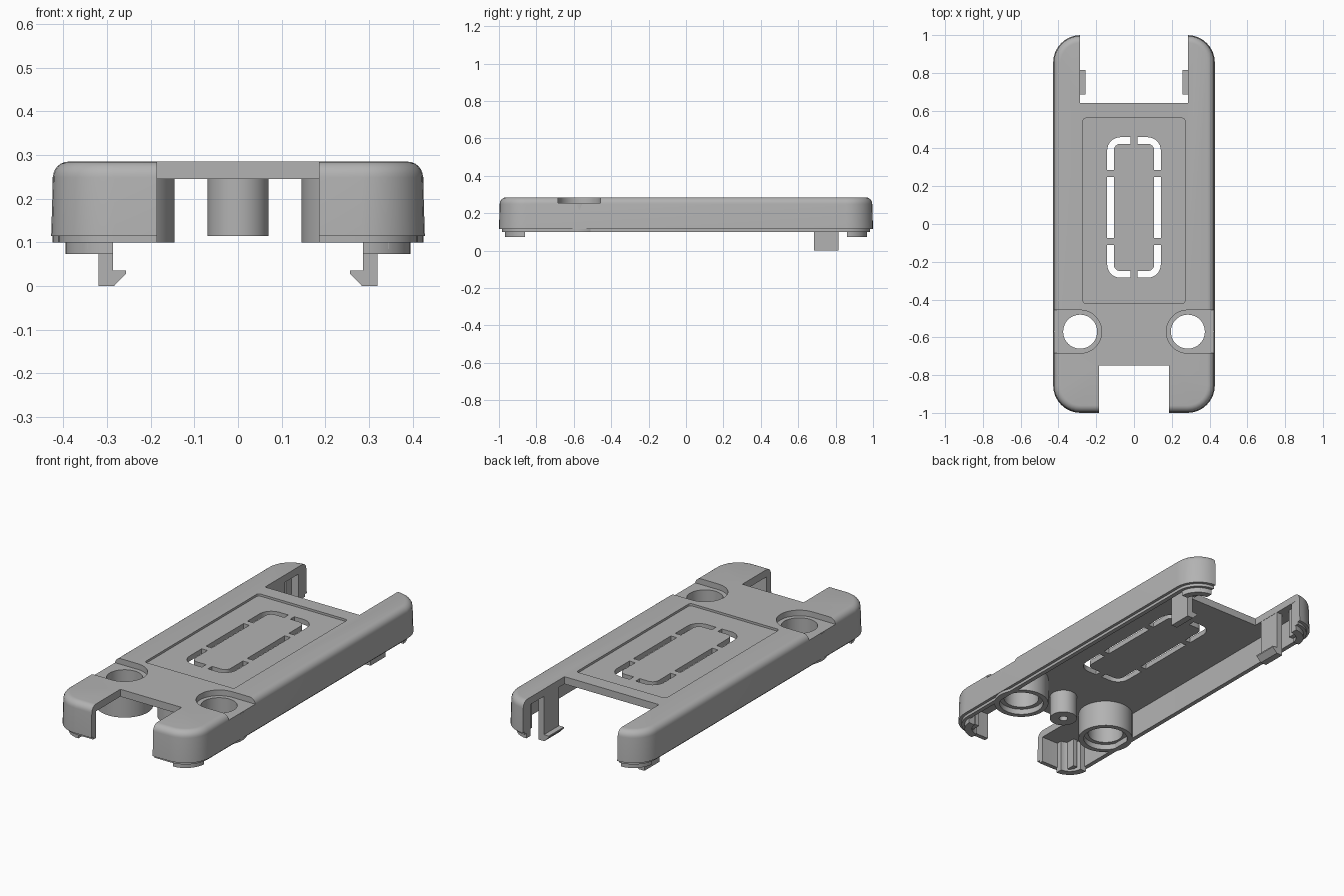
import bpy, bmesh, math
from mathutils import Matrix

if "Cube" in bpy.data.objects:
    bpy.data.objects.remove(bpy.data.objects["Cube"], do_unlink=True)

grey = bpy.data.materials.new("plain grey")
grey.use_nodes = True
grey.diffuse_color = (0.45, 0.45, 0.45, 1)
grey.node_tree.nodes["Principled BSDF"].inputs["Base Color"].default_value = (0.45, 0.45, 0.45, 1)


def finish(bm, name):
    bmesh.ops.recalc_face_normals(bm, faces=bm.faces[:])
    mesh = bpy.data.meshes.new(name)
    bm.to_mesh(mesh)
    bm.free()
    mesh.materials.append(grey)
    obj = bpy.data.objects.new(name, mesh)
    bpy.context.collection.objects.link(obj)
    return obj


def rounded_rect(hx, hy, r, cy=0, steps=8):
    pts = []
    for q, (sx, sy) in enumerate([(1, 1), (-1, 1), (-1, -1), (1, -1)]):
        for i in range(steps + 1):
            a = math.pi / 2 * (q + i / steps)
            pts.append((sx * (hx - r) + r * math.cos(a), cy + sy * (hy - r) + r * math.sin(a)))
    return pts


def loft(name, loops, closed=False):
    """Bridge equal-length loops of 3D points; cap the ends or close into a ring."""
    bm = bmesh.new()
    rows = [[bm.verts.new(p) for p in loop] for loop in loops]
    n = len(rows[0])
    pairs = list(zip(rows, rows[1:])) + ([(rows[-1], rows[0])] if closed else [])
    for a, b in pairs:
        for i in range(n):
            bm.faces.new((a[i], a[(i + 1) % n], b[(i + 1) % n], b[i]))
    if not closed:
        bm.faces.new(rows[0])
        bm.faces.new(rows[-1])
    return finish(bm, name)


def at_z(pts, z):
    return [(x, y, z) for x, y in pts]


def outline(inset, z):
    return at_z(rounded_rect(0.428 - inset, 1 - inset, max(0.145 - inset, 0.02)), z)


def box(name, x0, x1, y0, y1, z0, z1):
    bm = bmesh.new()
    m = Matrix.Translation(((x0 + x1) / 2, (y0 + y1) / 2, (z0 + z1) / 2))
    bmesh.ops.create_cube(bm, size=1, matrix=m @ Matrix.Diagonal((x1 - x0, y1 - y0, z1 - z0, 1)))
    return finish(bm, name)


def revolve(name, cx, cy, profile, closed=False, n=48):
    loops = [[(cx + r * math.cos(math.tau * i / n), cy + r * math.sin(math.tau * i / n), z)
              for i in range(n)] for r, z in profile]
    return loft(name, loops, closed)


def cut(obj, *cutters):
    bpy.context.view_layer.objects.active = obj
    for c in cutters:
        mod = obj.modifiers.new("cut", "BOOLEAN")
        mod.operation, mod.solver, mod.object = "DIFFERENCE", "EXACT", c
        bpy.ops.object.modifier_apply(modifier=mod.name)
        bpy.data.objects.remove(c, do_unlink=True)


BOSS_X, BOSS_Y = 0.285, -0.57
parts = []

# Hollow cover: stepped lip, drafted wall, rounded top edge, open underside
sections = [(0.04, 0.245), (0.04, 0.1), (0.016, 0.1), (0.016, 0.115), (0, 0.115)]
for i in range(7):
    a = math.pi / 2 * i / 6
    sections.append((0.004 + 0.036 * (1 - math.cos(a)), 0.249 + 0.036 * math.sin(a)))
cover = loft("cover_shell", [outline(i, z) for i, z in sections])
parts.append(cover)

# End notches and shallow top panel
cut(cover,
    box("front_notch", -0.185, 0.185, -1.2, -0.75, 0, 0.5),
    box("back_notch", -0.285, 0.285, 0.64, 1.2, 0, 0.5),
    loft("panel_recess", [at_z(rounded_rect(0.27, 0.49, 0.015, 0.07), z) for z in (0.273, 0.4)]))

# Broken ring of slots in the panel
slots = loft("slot_ring", [at_z(rounded_rect(hx, hy, r, 0.0875), z) for hx, hy, r, z in
             [(0.142, 0.372, 0.07, 0.2), (0.142, 0.372, 0.07, 0.4),
              (0.107, 0.337, 0.035, 0.4), (0.107, 0.337, 0.035, 0.2)]], closed=True)
cut(slots,
    box("end_gap", -0.018, 0.018, -1, 1, 0, 1),
    box("upper_gap", -1, 1, 0.25, 0.285, 0, 1),
    box("lower_gap", -1, 1, -0.11, -0.073, 0, 1))
cut(cover, slots)

for side, label in ((1, "left"), (-1, "right")):
    cx = side * BOSS_X
    # Button well: sunken seat running out to the side, with a through hole
    seat = [(cx - side * 0.114 * math.sin(math.pi * i / 24),
             BOSS_Y + 0.114 * math.cos(math.pi * i / 24)) for i in range(25)]
    seat += [(side * 0.6, BOSS_Y - 0.114), (side * 0.6, BOSS_Y + 0.114)]
    cut(cover,
        loft("button_seat", [at_z(seat, z) for z in (0.254, 0.4)]),
        revolve("button_hole", cx, BOSS_Y, [(0.09, 0.2), (0.09, 0.4)]))
    # Tube under each button well
    parts.append(revolve(label + "_button_tube", cx, BOSS_Y,
                 [(0.09, 0.25), (0.14, 0.25), (0.14, 0.1), (0.113, 0.1),
                  (0.113, 0.13), (0.09, 0.13)], closed=True))
    # Snap clip with inward hook
    hook = [(0.32, 0), (0.284, 0), (0.257, 0.028), (0.257, 0.035), (0.286, 0.035),
            (0.286, 0.25), (0.32, 0.25)]
    parts.append(loft(label + "_snap_clip",
                 [[(side * x, y, z) for x, z in hook] for y in (0.685, 0.815)]))
    # Stiffening ribs behind the corner pegs
    for end, word in ((1, "back"), (-1, "front")):
        xs = sorted((side * 0.32, side * 0.345))
        ys = sorted((end * 0.87, end * 0.95))
        parts.append(box(f"{word}_{label}_corner_rib", *xs, *ys, 0.085, 0.25))

# Centre screw post with blind hole
parts.append(revolve("screw_post", 0, BOSS_Y,
             [(0.07, 0.25), (0.07, 0.115), (0.022, 0.115), (0.022, 0.22)]))

# Curved locating pegs in the four corners
pegs = loft("corner_pegs", [outline(i, z) for i, z in
            [(0.032, 0.073), (0.032, 0.25), (0.07, 0.25), (0.07, 0.073)]], closed=True)
cut(pegs,
    box("peg_trim_x", -0.286, 0.286, -2, 2, -1, 1),
    box("peg_trim_y", -2, 2, -0.86, 0.86, -1, 1))
parts.append(pegs)

# Smooth curved faces, keep hard edges
bpy.ops.object.select_all(action="DESELECT")
for p in parts:
    p.select_set(True)
bpy.context.view_layer.objects.active = cover
bpy.ops.object.shade_smooth_by_angle(angle=math.radians(30))
